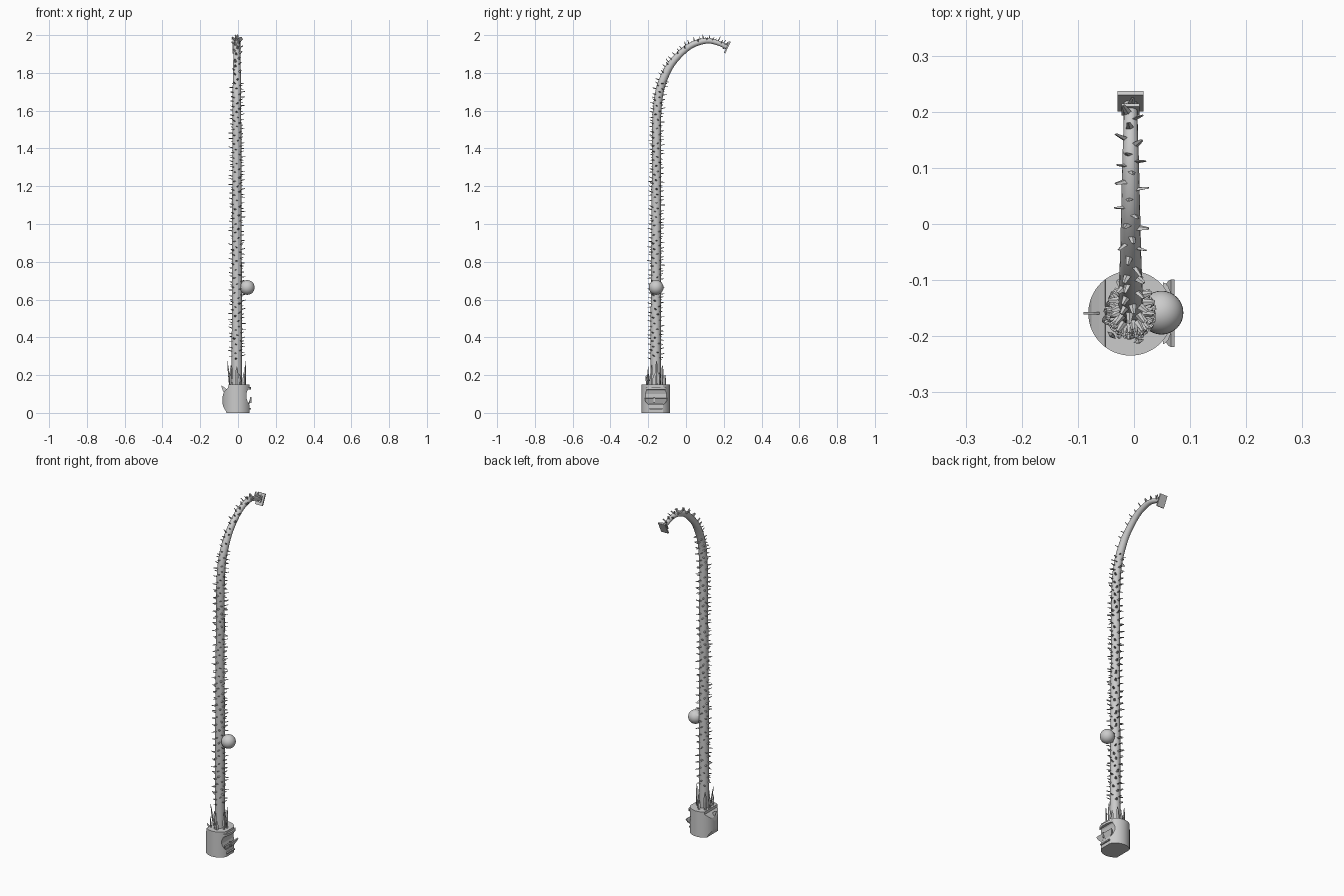
import bpy, bmesh, math, random
from mathutils import Vector, Matrix

if "Cube" in bpy.data.objects:
    bpy.data.objects.remove(bpy.data.objects["Cube"])

random.seed(4)
CX, CY = -0.006, -0.159


def finish(bm, name, smooth=False):
    bmesh.ops.recalc_face_normals(bm, faces=bm.faces)
    me = bpy.data.meshes.new(name)
    bm.to_mesh(me)
    bm.free()
    ob = bpy.data.objects.new(name, me)
    bpy.context.collection.objects.link(ob)
    if smooth:
        bpy.ops.object.select_all(action='DESELECT')
        ob.select_set(True)
        bpy.context.view_layer.objects.active = ob
        bpy.ops.object.shade_smooth_by_angle(angle=math.radians(35))
    return ob


def prism(bm, pts, offset):
    """Extrude a closed outline of 3D points along an offset."""
    f = bm.faces.new([bm.verts.new(p) for p in pts])
    ext = bmesh.ops.extrude_face_region(bm, geom=[f])
    new = [v for v in ext['geom'] if isinstance(v, bmesh.types.BMVert)]
    bmesh.ops.translate(bm, verts=new, vec=offset)


def frame(pos, axis, up):
    """Matrix with z along axis and y as near to up as possible."""
    z = Vector(axis).normalized()
    x = Vector(up).cross(z).normalized()
    m = Matrix((x, z.cross(x), z)).transposed().to_4x4()
    m.translation = pos
    return m


# Stem centre line: y, z, radius
STEM = [(-.16, .13, .027), (-.16, .5, .027), (-.158, 1.0, .025), (-.156, 1.35, .024),
        (-.154, 1.58, .023), (-.138, 1.71, .022), (-.105, 1.80, .021), (-.06, 1.87, .019),
        (.02, 1.942, .017), (.105, 1.97, .015), (.165, 1.96, .013), (.215, 1.937, .012)]


def stem_at(t):
    i = min(int(t), len(STEM) - 2)
    u = t - i
    p = [Vector(STEM[max(0, min(len(STEM) - 1, i + k))]) for k in (-1, 0, 1, 2)]
    q = 0.5 * (2 * p[1] + (p[2] - p[0]) * u + (2 * p[0] - 5 * p[1] + 4 * p[2] - p[3]) * u * u
               + (3 * p[1] - p[0] - 3 * p[2] + p[3]) * u ** 3)
    return Vector((CX, q.x, q.y)), q.z


def stem_frame(t):
    e = len(STEM) - 1
    p, r = stem_at(t)
    d = (stem_at(min(t + .05, e))[0] - stem_at(max(t - .05, 0))[0]).normalized()
    side = Vector((1, 0, 0))
    return p, r, d, side, d.cross(side)


# Curved tapering stem
bm = bmesh.new()
rings, n = [], 16
for k in range(45):
    p, r, d, a, b = stem_frame(k / 44 * (len(STEM) - 1))
    rings.append([bm.verts.new(p + r * (a * math.cos(2 * math.pi * j / n) + b * math.sin(2 * math.pi * j / n)))
                  for j in range(n)])
for r0, r1 in zip(rings, rings[1:]):
    for j in range(n):
        bm.faces.new((r0[j], r0[(j + 1) % n], r1[(j + 1) % n], r1[j]))
bm.faces.new(rings[0])
bm.faces.new(rings[-1])
finish(bm, "stem", True)

# Thorns, spaced by length along the stem, none under the bend
samples = [i * .01 for i in range(int((len(STEM) - 1) * 100))]
dist, table = 0, []
for s0, s1 in zip(samples, samples[1:]):
    dist += (stem_at(s1)[0] - stem_at(s0)[0]).length
    table.append((dist, s1))
bm = bmesh.new()
target, k = .15, 0
for dist, t in table:
    while dist >= target:
        target += .0058
        k += 1
        ang = k * 2.4 + random.uniform(-.3, .3)
        p, r, d, a, b = stem_frame(t)
        out = a * math.cos(ang) + b * math.sin(ang)
        if d.z < .93 and out.dot(b) > .45 * b.z / max(abs(b.z), .01) and b.z < 0:
            continue
        if d.z < .93 and out.z < -.4:
            continue
        length = random.uniform(.014, .024)
        axis = out + d * random.uniform(-.1, .35)
        m = frame(p + out * (r + length * .3), axis, d)
        bmesh.ops.create_cone(bm, cap_ends=True, segments=4, radius1=.006, radius2=.0025,
                              depth=length + .006,
                              matrix=m @ Matrix.Rotation(random.uniform(-.5, .5), 4, 'Z')
                              @ Matrix.Diagonal((1.3, .6, 1, 1)))
finish(bm, "thorns")

# Stem tip: square plate with a smaller collar
p, r, d, a, b = stem_frame(len(STEM) - 1)
bm = bmesh.new()
for off, w, h, thick in ((.004, .046, .068, .008), (-.012, .032, .036, .006)):
    bmesh.ops.create_cube(bm, size=1, matrix=frame(p + d * off, d, (0, 0, 1))
                          @ Matrix.Diagonal((w, h, thick, 1)))
finish(bm, "tip_plate")

# Ball on the side of the stem
bm = bmesh.new()
bmesh.ops.create_uvsphere(bm, u_segments=32, v_segments=16, radius=.039,
                          matrix=Matrix.Translation((.049, -.158, .664)))
finish(bm, "ball", True)

# Pot: cylinder trimmed by a side profile with a mouth notch
bm = bmesh.new()
bmesh.ops.create_cone(bm, cap_ends=True, segments=64, radius1=.0755, radius2=.0755, depth=.15,
                      matrix=Matrix.Translation((CX, -.159, .075)))
pot = finish(bm, "pot", True)
bm = bmesh.new()
profile = [(-.058, -.01), (-.066, .012), (-.077, .03), (-.082, .05), (-.082, .085), (-.076, .108),
           (-.062, .125), (-.052, .135), (-.05, .16), (.06, .16), (.06, .13), (.05, .118),
           (.044, .1), (.044, .08), (.052, .055), (.06, .045), (.06, -.01)]
prism(bm, [(x, -.3, z) for x, z in profile], (0, .3, 0))
trim = finish(bm, "pot_trim")
trim.hide_render = True
trim.hide_set(True)
mod = pot.modifiers.new("trim", 'BOOLEAN')
mod.operation, mod.object, mod.solver = 'INTERSECT', trim, 'EXACT'

# Lips on the right side: upper arch and tilted lower half disc
bm = bmesh.new()
arc = [math.pi * i / 12 for i in range(13)]
prism(bm, [(.052 + .018 * math.sin(t), CY + .055 * math.cos(t), .124) for t in arc], (0, 0, .013))
prism(bm, [(.072 - .018 * math.sin(t), CY + .06 * math.cos(t), .076 - .042 * math.sin(t))
           for t in arc], (-.006, 0, .003))
# Small tooth and chin ridge
for loc, size in (((.068, -.168, .068), (.008, .006, .032)), ((.062, CY, .022), (.012, .07, .007))):
    bmesh.ops.create_cube(bm, size=1, matrix=Matrix.Translation(loc) @ Matrix.Diagonal((*size, 1)))
finish(bm, "mouth_lips")

# Thin fin on the left side
bm = bmesh.new()
prism(bm, [(-.062, -.161, .105), (-.078, -.161, .112), (-.09, -.161, .145), (-.072, -.161, .135),
           (-.055, -.161, .12)], (0, .004, 0))
finish(bm, "side_fin")

# Pointed leaves around the foot of the stem
bm = bmesh.new()
for i in range(11):
    ang = i * 2 * math.pi / 11 + random.uniform(-.15, .15)
    rad = random.uniform(.034, .05)
    h = (.13, .07, .1, .06, .11, .08)[i % 6]
    out = Vector((math.cos(ang), math.sin(ang), 0))
    base = Vector((CX, CY, .145)) + out * rad
    axis = Vector((0, 0, 1)) + out * random.uniform(-.05, .15)
    m = frame(base, axis, out)
    prev = None
    for z, w in ((0, .006), (.45, .01), (.8, .006), (1, .0008)):
        ring = [bm.verts.new(m @ Vector((w * x, w * .45 * y, z * h)))
                for x, y in ((1, 0), (0, 1), (-1, 0), (0, -1))]
        if prev:
            for j in range(4):
                bm.faces.new((prev[j], prev[(j + 1) % 4], ring[(j + 1) % 4], ring[j]))
        else:
            bm.faces.new(ring)
        prev = ring
    bm.faces.new(prev)
finish(bm, "leaves")
